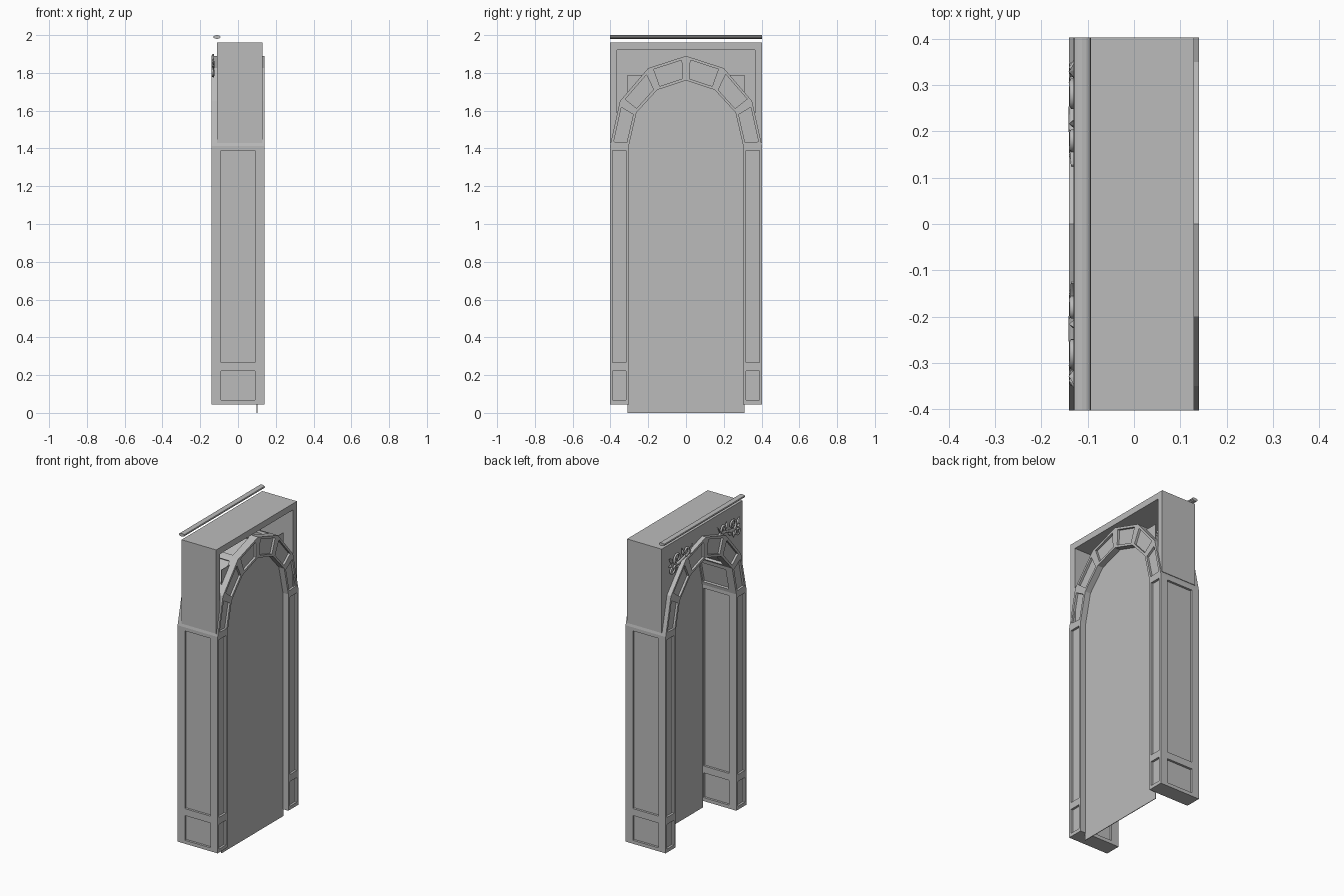
import bpy, bmesh, math
from mathutils import Vector

if "Cube" in bpy.data.objects:
    bpy.data.objects.remove(bpy.data.objects["Cube"])

stone = bpy.data.materials.new("plain_grey")
stone.diffuse_color = (0.5, 0.5, 0.5, 1)
stone.use_nodes = True
stone.node_tree.nodes["Principled BSDF"].inputs["Base Color"].default_value = stone.diffuse_color


def finish(name, bm):
    bmesh.ops.remove_doubles(bm, verts=bm.verts, dist=1e-5)
    bmesh.ops.recalc_face_normals(bm, faces=bm.faces)
    me = bpy.data.meshes.new(name)
    bm.to_mesh(me)
    bm.free()
    me.materials.append(stone)
    ob = bpy.data.objects.new(name, me)
    bpy.context.collection.objects.link(ob)
    return ob


def box(name, lo, hi):
    bm = bmesh.new()
    bmesh.ops.create_cube(bm, size=1)
    for v in bm.verts:
        v.co = [lo[i] + (v.co[i] + 0.5) * (hi[i] - lo[i]) for i in range(3)]
    return finish(name, bm)


def prism(name, outline, x0, x1):
    """Extrude a closed (y, z) outline along x."""
    bm = bmesh.new()
    f = bm.faces.new([bm.verts.new((x0, y, z)) for y, z in outline])
    r = bmesh.ops.extrude_face_region(bm, geom=[f])
    for v in r["geom"]:
        if isinstance(v, bmesh.types.BMVert):
            v.co.x = x1
    return finish(name, bm)


def panel(bm, a, b, c, d, mu, mv, centre, depth=0.014):
    """Quad with a recessed panel; a-b runs along the path, a-d across it."""
    u = min(0.4, mu / (((b - a).length + (c - d).length) / 2))
    v = min(0.4, mv / (a - d).length)

    def at(s, t):
        return a.lerp(b, s).lerp(d.lerp(c, s), t)
    n = (b - a).cross(d - a).normalized()
    if n.dot(centre - a) < 0:
        n = -n
    outer = [bm.verts.new(p) for p in (a, b, c, d)]
    rim = [at(u, v), at(1 - u, v), at(1 - u, 1 - v), at(u, 1 - v)]
    top = [bm.verts.new(p) for p in rim]
    low = [bm.verts.new(p + n * depth) for p in rim]
    for i in range(4):
        j = (i + 1) % 4
        bm.faces.new((outer[i], outer[j], top[j], top[i]))
        bm.faces.new((top[i], top[j], low[j], low[i]))
    bm.faces.new(low)


# Panelled pillars and faceted arch: (outer y, outer z, inner y, inner z)
half = [(0.403, 0.045, 0.303, 0.045), (0.403, 0.245, 0.303, 0.245),
        (0.403, 1.412, 0.303, 1.412), (0.35, 1.65, 0.262, 1.59),
        (0.2, 1.825, 0.152, 1.71), (0, 1.89, 0, 1.76)]
path = [(-a, b, -c, d) for a, b, c, d in half] + half[-2::-1]
X = 0.14
bm = bmesh.new()
rings = [[Vector((-X, a, b)), Vector((X, a, b)), Vector((X, c, d)), Vector((-X, c, d))]
         for a, b, c, d in path]
for r, s in zip(rings, rings[1:]):
    centre = sum(r + s, Vector()) / 8
    for i in range(4):
        j = (i + 1) % 4
        panel(bm, r[i], s[i], s[j], r[j], 0.022, 0.05 if i % 2 == 0 else 0.015, centre)
for r in (rings[0], rings[-1]):
    bm.faces.new([bm.verts.new(p) for p in r])
finish("pillars_and_arch", bm)

# Door leaf
box("door_panel", (0.098, -0.31, 0), (0.102, 0.31, 1.79))

# Head box, open towards +x: surround and back wall cut round the arch
W, T, B = 0.403, 1.96, 1.43
prism("head_surround", [(-W, B), (-W, T), (W, T), (W, B),
                        (0.365, B), (0.365, 1.92), (-0.365, 1.92), (-0.365, B)], -0.1, 0.13)
mid = [((a + c) / 2, (b + d) / 2) for a, b, c, d in path[2:-2]]
mid[0], mid[-1] = (mid[0][0], B), (mid[-1][0], B)
prism("head_back_wall", [(-W, B), (-W, T), (W, T), (W, B)] + mid[::-1], -0.112, -0.1)

# Flattened rod above the head box
bm = bmesh.new()
ends = [[bm.verts.new((-0.112 + 0.019 * math.cos(k * math.tau / 12), y,
                       1.99 + 0.01 * math.sin(k * math.tau / 12))) for k in range(12)]
        for y in (-W, W)]
for k in range(12):
    j = (k + 1) % 12
    bm.faces.new((ends[0][k], ends[0][j], ends[1][j], ends[1][k]))
for e in ends:
    bm.faces.new(e)
finish("top_rod", bm)


# Scroll and leaf ornaments in the upper corners
def spiral(cy, cz, r, start, turns):
    pts = []
    for i in range(25):
        t = i / 24
        a = start + turns * math.tau * t
        q = r * (1 - 0.8 * t)
        pts.append((cy + q * math.cos(a), cz + q * math.sin(a), 0.6 + 0.4 * (1 - t)))
    return pts


scrolls = [spiral(0.275, 1.862, 0.042, -2.4, 1.4), spiral(0.185, 1.872, 0.03, -0.9, -1.3),
           spiral(0.328, 1.805, 0.026, 2.6, 1.3),
           [(0.125, 1.898, 0.4), (0.15, 1.862, 0.7), (0.2, 1.846, 1), (0.25, 1.832, 1),
            (0.3, 1.826, 0.9), (0.345, 1.783, 0.4)]]
leaves = [(0.235, 1.838, 0.06, -0.9), (0.21, 1.85, 0.055, 1.3), (0.31, 1.84, 0.06, 0.8),
          (0.29, 1.825, 0.055, -1.5), (0.165, 1.855, 0.045, -2.6), (0.32, 1.83, 0.04, 0.1)]
for side, tag in ((1, "left"), (-1, "right")):
    cu = bpy.data.curves.new("scrollwork_" + tag, "CURVE")
    cu.dimensions = "3D"
    cu.bevel_depth = 0.008
    cu.bevel_resolution = 1
    cu.use_fill_caps = True
    for pts in scrolls:
        sp = cu.splines.new("POLY")
        sp.points.add(len(pts) - 1)
        for p, (y, z, rad) in zip(sp.points, pts):
            p.co = (-0.133, side * y, z, 1)
            p.radius = rad
    cu.materials.append(stone)
    ob = bpy.data.objects.new("scrollwork_" + tag, cu)
    bpy.context.collection.objects.link(ob)
    bpy.ops.object.select_all(action="DESELECT")
    ob.select_set(True)
    bpy.context.view_layer.objects.active = ob
    bpy.ops.object.convert(target="MESH")
    # Pointed leaves with a raised midrib
    bm = bmesh.new()
    for y, z, size, ang in leaves:
        ca, sa = math.cos(ang), math.sin(ang)
        edge = [(0, 0), (0.35, 0.2), (0.7, 0.16), (1, 0), (0.7, -0.16), (0.35, -0.2)]
        vs = [bm.verts.new((-0.127, side * (y + size * (u * ca - v * sa)),
                            z + size * (u * sa + v * ca))) for u, v in edge]
        front, back = [bm.verts.new((x, side * (y + size * 0.45 * ca), z + size * 0.45 * sa))
                       for x in (-0.141, -0.126)]
        for k in range(6):
            for apex in (front, back):
                bm.faces.new((vs[k], vs[(k + 1) % 6], apex))
    finish("leaves_" + tag, bm)
